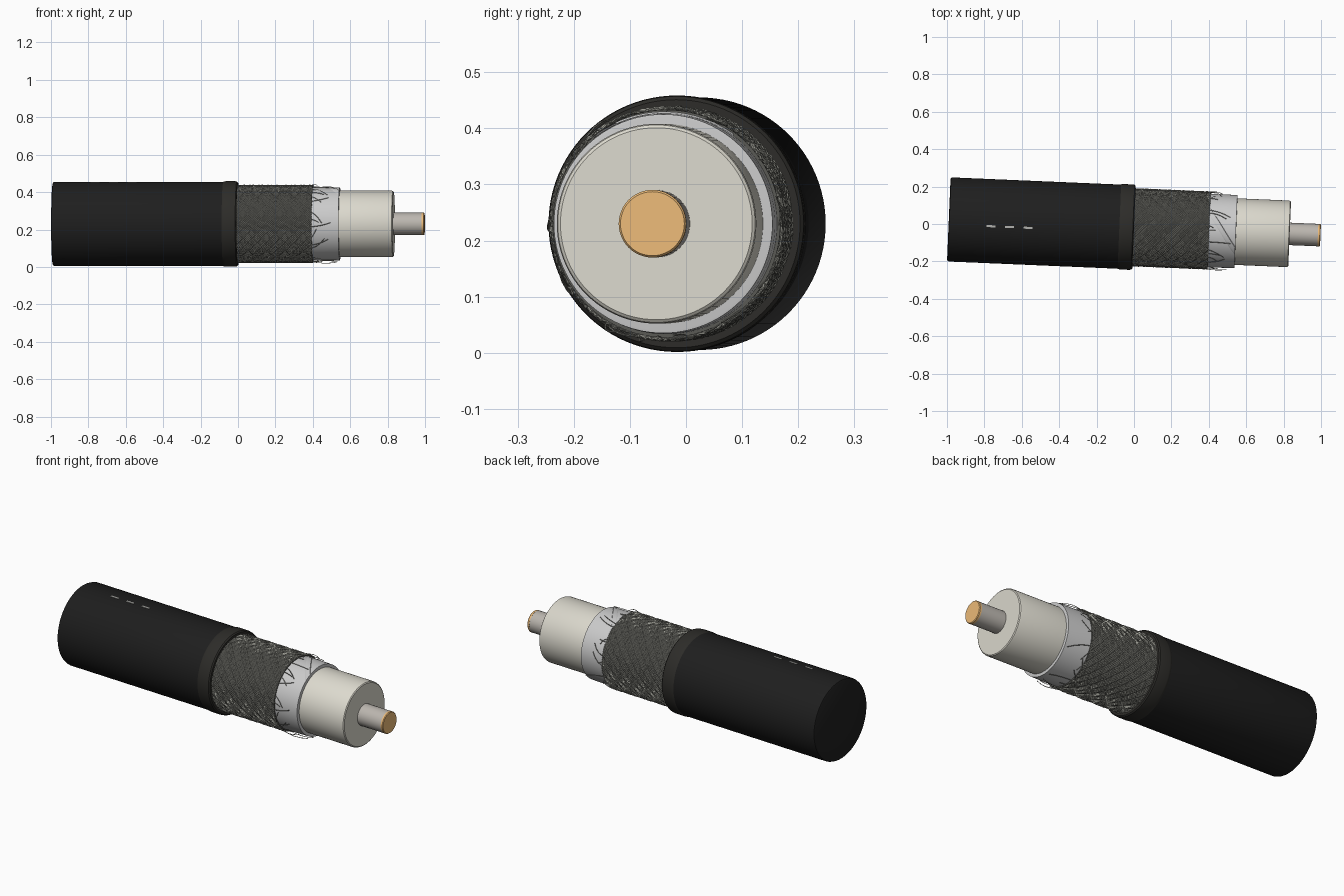
import bpy, bmesh, math, random
from mathutils import Matrix, Vector

if "Cube" in bpy.data.objects:
    bpy.data.objects.remove(bpy.data.objects["Cube"])

random.seed(4)
# cable axis: lies along x, turned slightly about z
PLACE = Matrix.Translation((0, -0.0175, 0.23)) @ Matrix.Rotation(-0.0425, 4, 'Z')


def material(name, rgb):
    m = bpy.data.materials.new(name)
    m.diffuse_color = (*rgb, 1)
    m.use_nodes = True
    m.node_tree.nodes["Principled BSDF"].inputs["Base Color"].default_value = m.diffuse_color
    return m


BLACK = material("black_rubber", (0.013, 0.013, 0.013))
DARK = material("cut_rubber", (0.026, 0.025, 0.022))
MESH = material("braid_metal", (0.34, 0.34, 0.30))
UNDER = material("braid_shadow", (0.10, 0.10, 0.09))
FOIL = material("foil", (0.76, 0.76, 0.73))
CREAM = material("insulator", (0.72, 0.70, 0.62))
STEEL = material("plated_wire", (0.50, 0.47, 0.43))
COPPER = material("copper", (0.85, 0.50, 0.19))
PRINT = material("print_mark", (0.45, 0.45, 0.43))


def finish(name, bm, mat, angle=35):
    bmesh.ops.recalc_face_normals(bm, faces=bm.faces)
    bm.transform(PLACE)
    me = bpy.data.meshes.new(name)
    bm.to_mesh(me)
    bm.free()
    me.materials.append(mat)
    ob = bpy.data.objects.new(name, me)
    bpy.context.collection.objects.link(ob)
    bpy.ops.object.select_all(action='DESELECT')
    ob.select_set(True)
    bpy.context.view_layer.objects.active = ob
    bpy.ops.object.shade_smooth_by_angle(angle=math.radians(angle))
    return ob


def around(x, r, a):
    return Vector((x, r * math.cos(a), r * math.sin(a)))


def lathe(name, profile, mat, n=96):
    """Revolve (x, radius) points about the cable axis and cap both ends."""
    bm = bmesh.new()
    rings = [[bm.verts.new(around(x, r, 2 * math.pi * i / n)) for i in range(n)]
             for x, r in profile]
    for A, B in zip(rings, rings[1:]):
        for i in range(n):
            j = (i + 1) % n
            bm.faces.new((A[i], A[j], B[j], B[i]))
    bm.faces.new(rings[0])
    bm.faces.new(rings[-1])
    return finish(name, bm, mat)


def tube(bm, pts, r, sides=4):
    """Thin wire along a list of points."""
    rings = []
    for k, p in enumerate(pts):
        d = (pts[min(k + 1, len(pts) - 1)] - pts[max(k - 1, 0)]).normalized()
        u = d.cross(Vector((0, p.y, p.z))).normalized()
        v = d.cross(u)
        rings.append([bm.verts.new(p + r * (u * math.cos(2 * math.pi * s / sides)
                                            + v * math.sin(2 * math.pi * s / sides)))
                      for s in range(sides)])
    for A, B in zip(rings, rings[1:]):
        for s in range(sides):
            t = (s + 1) % sides
            bm.faces.new((A[s], A[t], B[t], B[s]))
    bm.faces.new(rings[0])
    bm.faces.new(rings[-1])


# outer jacket, cut collar and the inner layers
lathe("jacket", [(-0.991, 0.216), (-0.988, 0.222), (-0.98, 0.225), (-0.04, 0.225)], BLACK)
lathe("jacket_collar", [(-0.082, 0.222), (-0.076, 0.227), (-0.065, 0.2285), (-0.018, 0.2285),
                        (-0.006, 0.227), (0.0, 0.221)], DARK)
lathe("braid_core", [(-0.02, 0.203), (0.402, 0.203)], UNDER)
lathe("foil_wrap", [(0.38, 0.197), (0.47, 0.1965), (0.545, 0.195), (0.546, 0.19)], FOIL)
lathe("insulator", [(0.5, 0.178), (0.822, 0.178), (0.829, 0.176), (0.833, 0.171)], CREAM)
lathe("centre_conductor", [(0.8, 0.06), (0.985, 0.06)], STEEL, 48)
lathe("conductor_tip", [(0.984, 0.0603), (0.994, 0.0603), (0.998, 0.057)], COPPER, 48)

# woven braid: two opposite sets of helical wires passing over and under
bm = bmesh.new()
CARRIERS, WIRES, TURN = 24, 4, 2.2
for sign in (1, -1):
    for c in range(CARRIERS):
        for w in range(WIRES):
            a0 = 2 * math.pi * (c + (w - 1.5) * 0.21) / CARRIERS
            pts = []
            for k in range(27):
                x = -0.015 + k * 0.016
                turn = TURN * k / 26
                wave = math.cos(CARRIERS * turn + math.pi * c)
                pts.append(around(x, 0.2055 + 0.0025 * sign * wave, a0 + sign * turn))
            tube(bm, pts, 0.0024, 4)
finish("braid_wires", bm, MESH, 60)

# loose strands left at the cut edge of the braid
bm = bmesh.new()
for i in range(30):
    a = 2 * math.pi * (i + random.random()) / 30
    length = random.uniform(0.03, 0.15)
    drift = random.uniform(-0.3, 0.3)
    lift = random.uniform(-0.004, 0.014)
    pts = [around(0.385 + length * t, 0.206 + lift * math.sin(2.6 * t) - 0.004 * t,
                  a + drift * t * t) for t in (0, 0.25, 0.5, 0.75, 1)]
    tube(bm, pts, 0.0016, 4)
finish("loose_strands", bm, MESH, 60)

# overlapping foil seam running diagonally over the wrap
bm = bmesh.new()
rows = []
for k in range(13):
    t = k / 12
    a = 0.9 + 1.1 * t
    rows.append([bm.verts.new(around(0.40 + 0.145 * t, r, a + da))
                 for r, da in ((0.1965, 0), (0.200, 0.02), (0.1995, 0.2), (0.196, 0.26))])
for A, B in zip(rows, rows[1:]):
    for i in range(3):
        bm.faces.new((A[i], A[i + 1], B[i + 1], B[i]))
finish("foil_seam", bm, FOIL)

# three short print dashes on top of the jacket
bm = bmesh.new()
for x in (-0.765, -0.665, -0.565):
    bmesh.ops.create_cube(bm, size=1, matrix=Matrix.Translation((x, -0.027, 0.2235))
                          @ Matrix.Diagonal((0.048, 0.011, 0.003, 1)))
finish("print_dashes", bm, PRINT)
